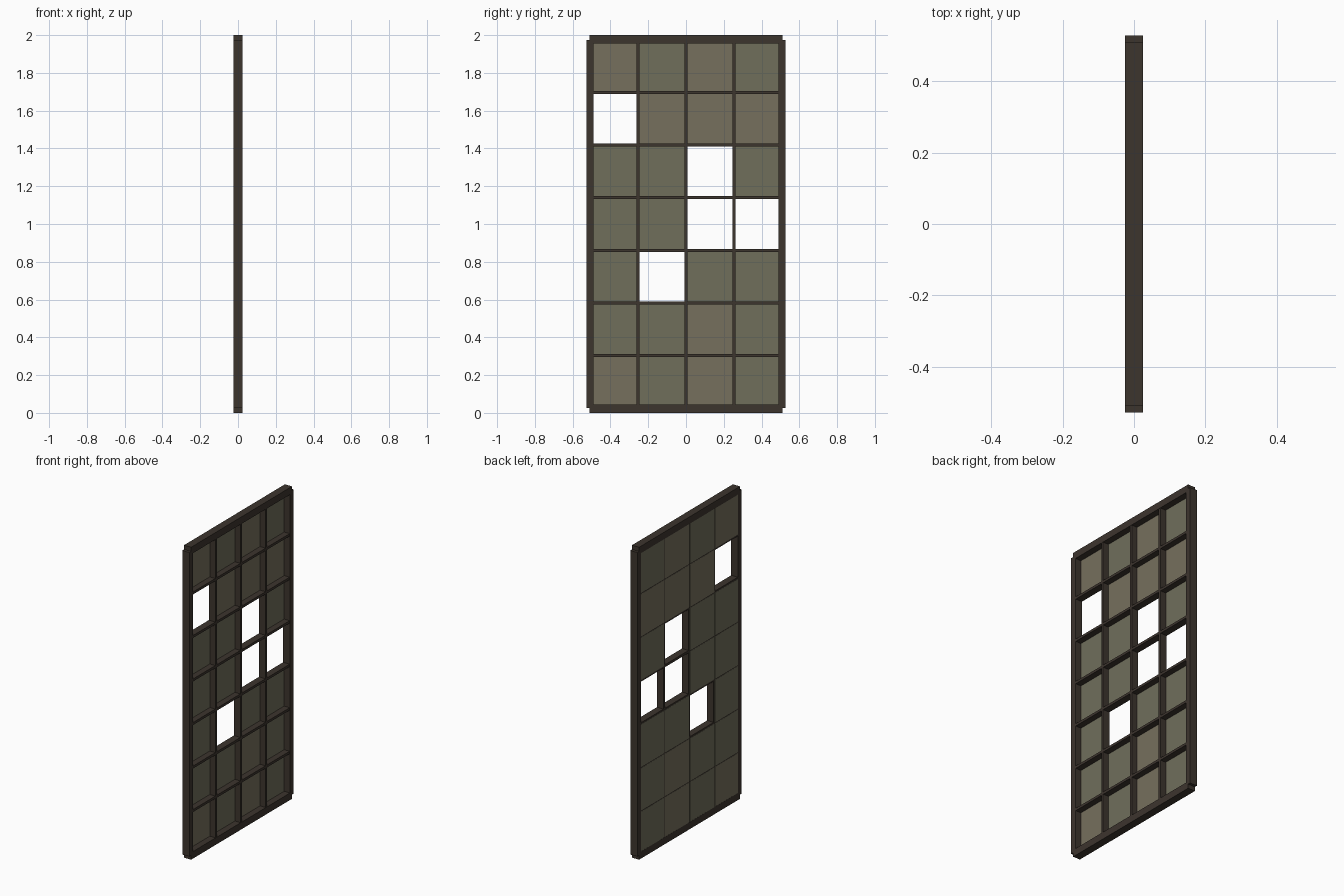
import bpy

if "Cube" in bpy.data.objects:
    bpy.data.objects.remove(bpy.data.objects["Cube"])

COLS, ROWS = 4, 7
HALF_Y = 0.508            # centre line of the side rails
Z0, Z1 = 0.025, 1.975     # ends of the pane grid
DY = 2 * HALF_Y / COLS
DZ = (Z1 - Z0) / ROWS


def material(name, rgb):
    m = bpy.data.materials.new(name)
    m.diffuse_color = (*rgb, 1.0)
    m.use_nodes = True
    m.node_tree.nodes["Principled BSDF"].inputs["Base Color"].default_value = m.diffuse_color
    return m


FRAME = material("dark brown frame", (0.046, 0.035, 0.027))
OLIVE = material("olive pane", (0.162, 0.156, 0.105))
TAN = material("tan pane", (0.182, 0.160, 0.110))


def box(name, lo, hi, mat):
    bpy.ops.mesh.primitive_cube_add(size=1, location=[(a + b) / 2 for a, b in zip(lo, hi)])
    ob = bpy.context.object
    ob.name = name
    ob.scale = [b - a for a, b in zip(lo, hi)]
    bpy.ops.object.transform_apply(location=False, rotation=False, scale=True)
    ob.data.materials.append(mat)
    return ob


# Outer frame: side rails stand slightly outside the top and bottom rails
for side, s in (("left", -1), ("right", 1)):
    ys = sorted((s * 0.49, s * 0.528))
    box(f"side_rail_{side}", (-0.025, ys[0], 0.027), (0.025, ys[1], 1.973), FRAME)
box("bottom_rail", (-0.025, -0.51, 0.0), (0.025, 0.51, 0.045), FRAME)
box("top_rail", (-0.025, -0.51, 1.955), (0.025, 0.51, 2.0), FRAME)

# Glazing bars
for c in range(1, COLS):
    y = -HALF_Y + c * DY
    box(f"vertical_bar_{c}", (-0.0235, y - 0.008, 0.03), (0.023, y + 0.008, 1.97), FRAME)
for r in range(1, ROWS):
    z = Z0 + r * DZ
    box(f"horizontal_bar_{r}", (-0.0235, -0.5, z - 0.008), (0.0225, 0.5, z + 0.008), FRAME)

# Panes on the back side; (row from top, column) of the missing ones
missing = {(1, 0), (2, 2), (3, 2), (3, 3), (4, 1)}
tan = {(0, 0), (0, 2), (1, 1), (1, 2), (1, 3), (5, 2), (6, 0), (6, 2)}
for r in range(ROWS):
    for c in range(COLS):
        if (r, c) in missing:
            continue
        y = -HALF_Y + c * DY
        z = Z1 - (r + 1) * DZ
        g = 0.003
        box(f"pane_{r + 1}_{c + 1}", (-0.0245, y + g, z + g),
            (-0.0165, y + DY - g, z + DZ - g), TAN if (r, c) in tan else OLIVE)
